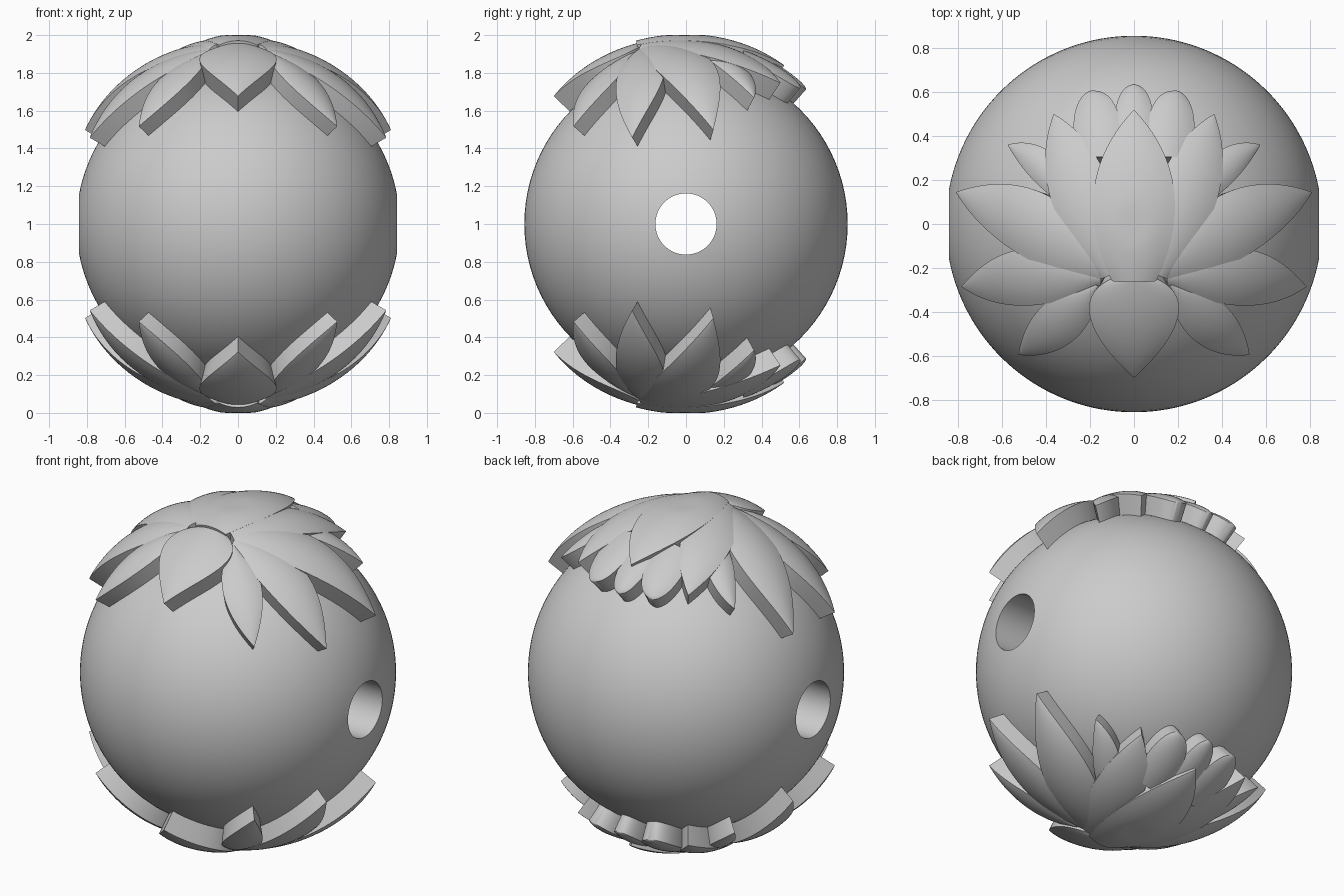
import bpy, bmesh, math
from mathutils import Vector

if "Cube" in bpy.data.objects:
    bpy.data.objects.remove(bpy.data.objects["Cube"])

CENTER = Vector((0, 0, 1))
BALL_R, HOLE_R = 0.856, 0.162

grey = bpy.data.materials.new("light grey")
grey.diffuse_color = (0.6, 0.6, 0.6, 1)
grey.use_nodes = True
grey.node_tree.nodes["Principled BSDF"].inputs["Base Color"].default_value = grey.diffuse_color


def finish(name, bm, angle):
    bmesh.ops.remove_doubles(bm, verts=bm.verts, dist=0.0005)
    bmesh.ops.recalc_face_normals(bm, faces=bm.faces)
    me = bpy.data.meshes.new(name)
    bm.to_mesh(me)
    bm.free()
    me.materials.append(grey)
    ob = bpy.data.objects.new(name, me)
    ob.location = CENTER
    bpy.context.collection.objects.link(ob)
    bpy.ops.object.select_all(action='DESELECT')
    ob.select_set(True)
    bpy.context.view_layer.objects.active = ob
    bpy.ops.object.shade_smooth_by_angle(angle=math.radians(angle))
    return ob


def skin(bm, rows, closed_u=False, closed_v=False):
    """Quads between neighbouring rows of vertices."""
    nu, nv = len(rows), len(rows[0])
    for i in range(nu if closed_u else nu - 1):
        a, b = rows[i], rows[(i + 1) % nu]
        for j in range(nv if closed_v else nv - 1):
            k = (j + 1) % nv
            bm.faces.new((a[j], a[k], b[k], b[j]))


# bead: a sphere with a round tunnel along x, turned as one closed profile
bm = bmesh.new()
a0 = math.asin(HOLE_R / BALL_R)
profile = []
for i in range(65):
    a = a0 + (math.pi - 2 * a0) * i / 64
    profile.append((BALL_R * math.cos(a), BALL_R * math.sin(a)))
x_end = BALL_R * math.cos(a0)
profile += [(-x_end * 0.5, HOLE_R), (0, HOLE_R), (x_end * 0.5, HOLE_R)]
rows = []
for i in range(96):
    t = 2 * math.pi * i / 96
    rows.append([bm.verts.new((x, r * math.cos(t), r * math.sin(t))) for x, r in profile])
skin(bm, rows, True, True)
finish("bead_ball", bm, 40)


def bezier(a, b, c, d, t):
    u = 1 - t
    return tuple(u**3 * p + 3 * u * u * t * q + 3 * u * t * t * r + t**3 * s
                 for p, q, r, s in zip(a, b, c, d))


def petal(name, radius, tip, left, right=None, bulge=0.018):
    """Radial slab on the ball; its plan outline is two curves meeting at the tip."""
    both = right is not None
    if not both:
        right = [(-x, y) for x, y in left]
    edge_r = radius - bulge
    nt, ns = 28, 12
    bm = bmesh.new()
    rows = []
    for i in range(nt + 1):
        t = i / nt
        t = 1 - (1 - t) ** 1.3
        l, r = bezier(*left, tip, t), bezier(*right, tip, t)
        outer, inner = [], []
        for j in range(ns + 1):
            f = j / ns
            s = 2 * f - 1
            x, y = (l[k] * (1 - f) + r[k] * f for k in (0, 1))
            d = Vector((x, y, math.sqrt(edge_r**2 - x * x - y * y))).normalized()
            top = d * (edge_r + bulge * (1 - s * s) * (1 - t**4))
            top.z = min(top.z, 1.0)
            outer.append(bm.verts.new(top))
            inner.append(bm.verts.new(d * 0.835))
        rows.append(outer + inner[::-1])
    skin(bm, rows, closed_v=True)
    # base cap; the tip closes to a single edge
    bm.faces.new(rows[0])
    bmesh.ops.dissolve_degenerate(bm, dist=0.0003, edges=bm.edges)
    ob = finish(name, bm, 35)
    # same flower on the underside, and paired petals left and right
    mod = ob.modifiers.new("mirror", 'MIRROR')
    mod.use_axis = (both, False, True)
    mod.use_mirror_merge = False


# petals on the centre line
petal("centre_petal", 1.006, (0, 0.52), [(0.1, -0.26), (0.22, -0.02), (0.24, 0.27)])
petal("front_petal", 0.992, (0, -0.7), [(0.08, -0.24), (0.3, -0.32), (0.2, -0.52)])
petal("back_petal", 0.972, (0, 0.635), [(0.1, 0.3), (0.1, 0.5), (0.08, 0.63)])

# mirrored pairs
petal("inner_petals", 0.988, (0.365, 0.5),
      [(0.05, -0.2), (0.05, 0.1), (0.15, 0.38)],
      [(0.15, -0.25), (0.32, -0.1), (0.48, 0.2)])
petal("wide_petals", 0.980, (0.81, 0.145),
      [(0.15, -0.1), (0.35, 0.2), (0.6, 0.22)],
      [(0.15, -0.27), (0.4, -0.24), (0.68, -0.08)])
petal("lower_wide_petals", 0.970, (0.785, -0.285),
      [(0.15, -0.2), (0.4, -0.08), (0.6, -0.06)],
      [(0.15, -0.28), (0.35, -0.38), (0.6, -0.42)])
petal("front_side_petals", 0.965, (0.525, -0.595),
      [(0.18, -0.27), (0.35, -0.28), (0.5, -0.4)],
      [(0.15, -0.28), (0.18, -0.5), (0.33, -0.62)])
petal("small_side_petals", 0.970, (0.575, 0.36),
      [(0.2, 0.1), (0.3, 0.32), (0.45, 0.4)],
      [(0.25, 0.05), (0.42, 0.13), (0.52, 0.26)])
petal("back_side_petals", 0.978, (0.2, 0.605),
      [(0.05, 0.3), (0.05, 0.5), (0.09, 0.62)],
      [(0.25, 0.3), (0.3, 0.45), (0.27, 0.58)])
